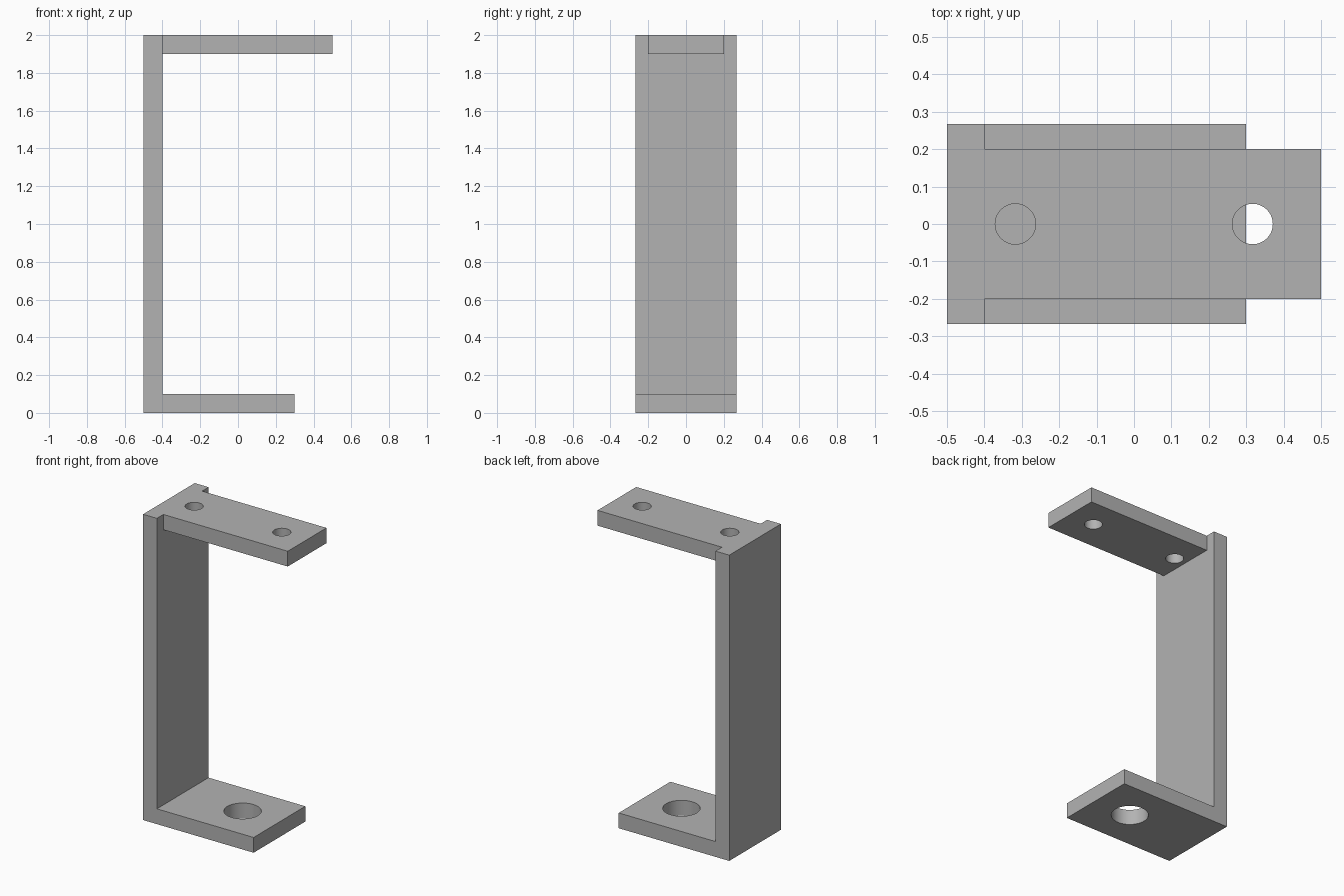
import bpy
import bmesh
from math import radians

default = bpy.data.objects.get("Cube")
if default:
    bpy.data.objects.remove(default, do_unlink=True)

# Single plain metal colour
metal = bpy.data.materials.new("plain_grey")
grey = (0.45, 0.45, 0.45, 1)
metal.use_nodes = True
metal.diffuse_color = grey
metal.node_tree.nodes["Principled BSDF"].inputs["Base Color"].default_value = grey

LENGTH, HEIGHT, THICK = 1.0, 2.0, 0.1
BACK = -LENGTH / 2
WALL = BACK + THICK
WIDE, NARROW = 0.267, 0.2      # half widths
FOOT_END = 0.3


def extrude_profile(name, points, half_width):
    """Extrude an x-z outline along y."""
    bm = bmesh.new()
    face = bm.faces.new([bm.verts.new((x, -half_width, z)) for x, z in points])
    side = bmesh.ops.extrude_face_region(bm, geom=[face])["geom"]
    verts = [v for v in side if isinstance(v, bmesh.types.BMVert)]
    bmesh.ops.translate(bm, verts=verts, vec=(0, 2 * half_width, 0))
    bmesh.ops.recalc_face_normals(bm, faces=bm.faces)
    mesh = bpy.data.meshes.new(name)
    bm.to_mesh(mesh)
    bm.free()
    obj = bpy.data.objects.new(name, mesh)
    bpy.context.collection.objects.link(obj)
    mesh.materials.append(metal)
    return obj


def combine(target, tool, operation):
    """Apply a boolean and discard the tool."""
    bpy.ops.object.select_all(action="DESELECT")
    bpy.context.view_layer.objects.active = target
    target.select_set(True)
    mod = target.modifiers.new("combine", "BOOLEAN")
    mod.operation, mod.solver, mod.object = operation, "EXACT", tool
    bpy.ops.object.modifier_apply(modifier=mod.name)
    bpy.data.objects.remove(tool, do_unlink=True)


def drill(target, x, z, radius):
    bpy.ops.mesh.primitive_cylinder_add(vertices=64, radius=radius,
                                        depth=4 * THICK, location=(x, 0, z))
    cutter = bpy.context.object
    cutter.name = "hole_cutter"
    cutter.hide_render = True
    cutter.data.materials.append(metal)
    combine(target, cutter, "DIFFERENCE")


# Upright wall with its wide foot
bracket = extrude_profile("bracket", [
    (BACK, 0), (FOOT_END, 0), (FOOT_END, THICK),
    (WALL, THICK), (WALL, HEIGHT), (BACK, HEIGHT)], WIDE)

# Narrower top arm, joined flush with the wall
arm = extrude_profile("top_arm", [
    (BACK + THICK / 2, HEIGHT - THICK), (LENGTH / 2, HEIGHT - THICK),
    (LENGTH / 2, HEIGHT), (BACK + THICK / 2, HEIGHT)], NARROW)
combine(bracket, arm, "UNION")

# Two small holes in the arm and a large one in the foot
for x in (-0.317, 0.317):
    drill(bracket, x, HEIGHT - THICK / 2, 0.054)
drill(bracket, 0.033, THICK / 2, 0.111)

bpy.ops.object.select_all(action="DESELECT")
bpy.context.view_layer.objects.active = bracket
bracket.select_set(True)
bpy.ops.object.shade_smooth_by_angle(angle=radians(30))
